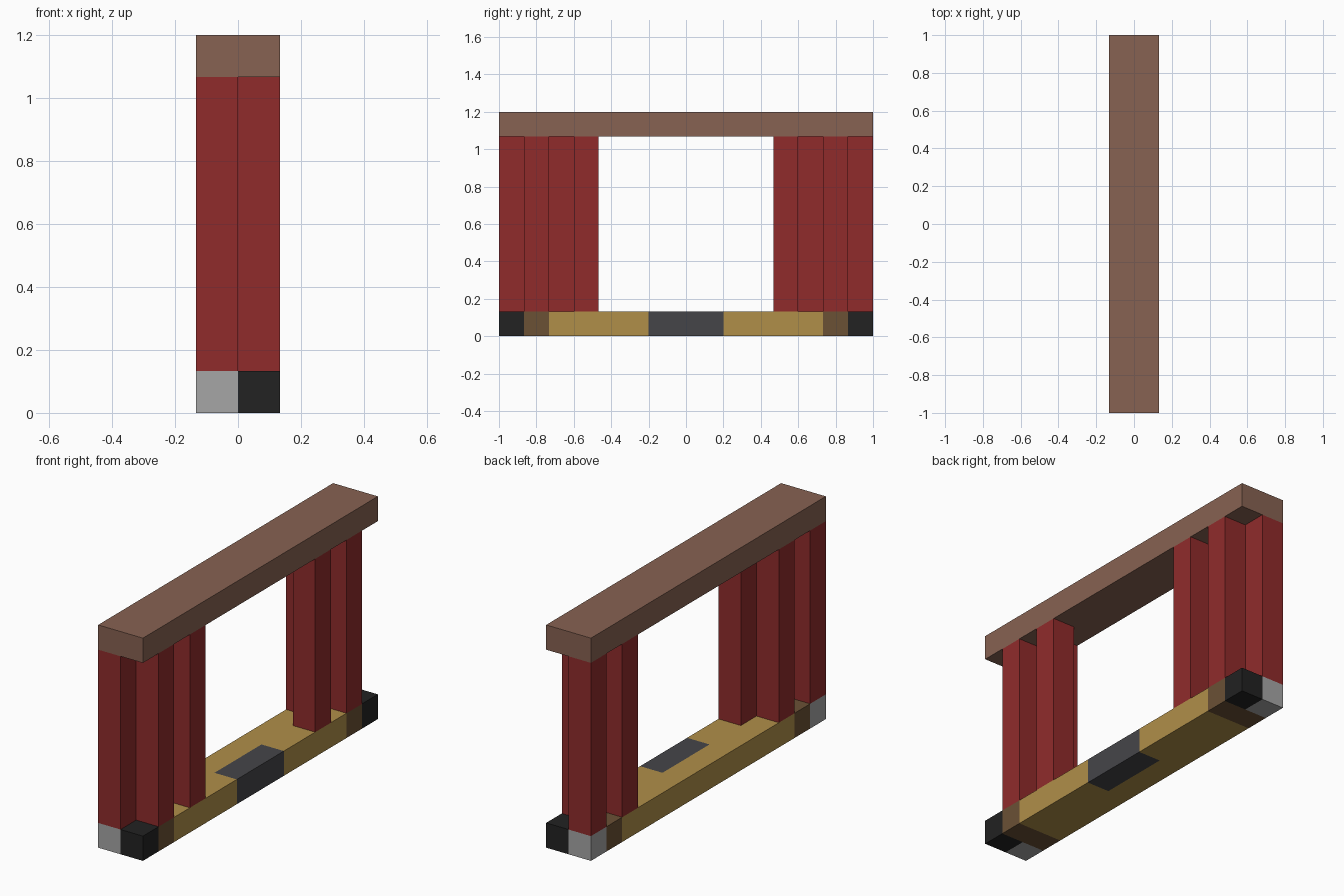
import bpy
import bmesh
from mathutils import Matrix, Vector

cube = bpy.data.objects.get("Cube")
if cube:
    bpy.data.objects.remove(cube, do_unlink=True)

U = 2 / 15            # one block of the model
TOP = 9 * U


def linear(c):
    c /= 255
    return c / 12.92 if c <= 0.04045 else ((c + 0.055) / 1.055) ** 2.4


def material(name, r, g, b):
    color = (linear(r), linear(g), linear(b), 1)
    m = bpy.data.materials.new(name)
    m.use_nodes = True
    m.diffuse_color = color
    bsdf = m.node_tree.nodes["Principled BSDF"]
    bsdf.inputs["Base Color"].default_value = color
    bsdf.inputs["Roughness"].default_value = 0.9
    return m


beam_brown = material("beam brown", 135, 98, 82)
curtain_red = material("curtain red", 144, 43, 43)
gold = material("gold", 176, 143, 73)
dark_brown = material("dark brown", 107, 81, 53)
slate = material("slate grey", 69, 69, 73)
black = material("black", 34, 34, 34)
light_grey = material("light grey", 166, 166, 166)


def blocks(name, mat, boxes):
    """One object made of boxes, each given by its low and high corner."""
    bm = bmesh.new()
    for low, high in boxes:
        low, high = Vector(low), Vector(high)
        place = Matrix.Translation((low + high) / 2) @ Matrix.Diagonal((high - low).to_4d())
        bmesh.ops.create_cube(bm, size=1, matrix=place)
    mesh = bpy.data.meshes.new(name)
    bm.to_mesh(mesh)
    bm.free()
    mesh.materials.append(mat)
    obj = bpy.data.objects.new(name, mesh)
    bpy.context.collection.objects.link(obj)
    return obj


# Top beam
blocks("top_beam", beam_brown, [((-U, -1, TOP - U), (U, 1, TOP))])

# Sill: plain rear strip, and a slate panel set in the other half
reach = 5.5 * U
blocks("sill_strip", gold, [((-U, -reach, 0), (0, reach, U))])
blocks("sill_panel", slate, [((0, -1.5 * U, 0), (U, 1.5 * U, U))])

# Mirrored parts at the front and back ends
for end, side in (("front", -1), ("back", 1)):
    def span(a, b):
        return sorted((side * a, side * b))

    y0, y1 = span(1.5 * U, reach)
    blocks(end + "_sill_board", gold, [((0, y0, 0), (U, y1, U))])
    y0, y1 = span(reach, reach + U)
    blocks(end + "_sill_band", dark_brown, [((-U, y0, 0), (U, y1, U))])
    y0, y1 = span(reach + U, 1)
    blocks(end + "_light_corner", light_grey, [((-U, y0, 0), (0, y1, U))])
    blocks(end + "_black_corner", black, [((0, y0, 0), (U, y1, U))])

    # Curtain pleats step from side to side
    pleats = []
    for i in range(4):
        y0, y1 = span(1 - i * U, 1 - (i + 1) * U)
        x = -U if i % 2 == 0 else 0
        pleats.append(((x, y0, U), (x + U, y1, TOP - U)))
    blocks(end + "_curtain", curtain_red, pleats)
